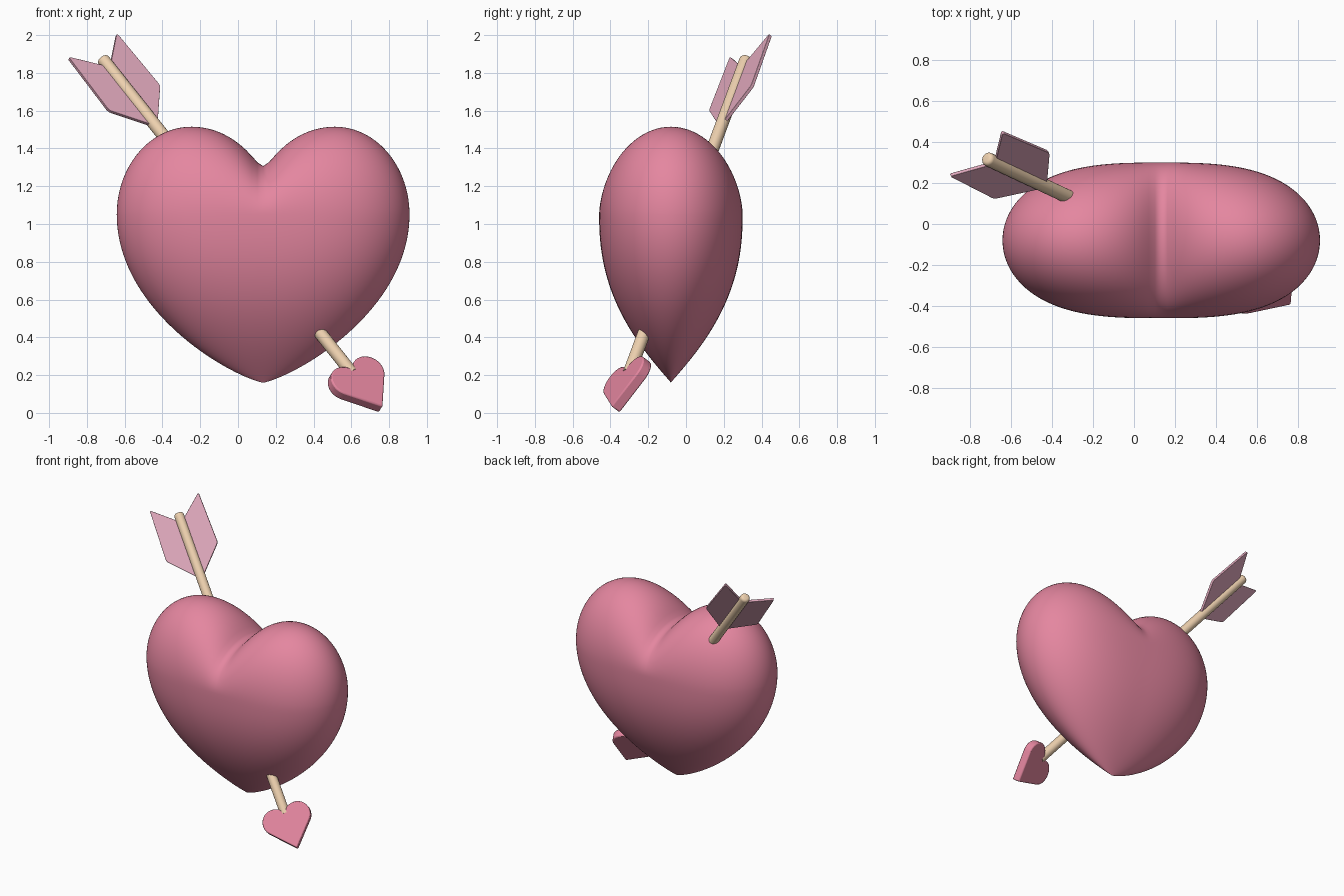
import bpy, bmesh
from math import pi, sin, cos, sqrt, radians
from mathutils import Vector, Matrix

if "Cube" in bpy.data.objects:
    bpy.data.objects.remove(bpy.data.objects["Cube"])


def material(name, rgb):
    m = bpy.data.materials.new(name)
    m.diffuse_color = (*rgb, 1)
    m.use_nodes = True
    m.node_tree.nodes["Principled BSDF"].inputs["Base Color"].default_value = m.diffuse_color
    return m


PINK = material("heart_pink", (0.78, 0.24, 0.35))
PALE = material("feather_pink", (0.74, 0.39, 0.50))
WOOD = material("wood", (0.86, 0.64, 0.43))


def finish(bm, name, mat, matrix=None, bevel=0, segments=3, angle=35):
    bmesh.ops.remove_doubles(bm, verts=bm.verts, dist=1e-5)
    bmesh.ops.dissolve_degenerate(bm, edges=bm.edges, dist=1e-6)
    bmesh.ops.recalc_face_normals(bm, faces=bm.faces)
    me = bpy.data.meshes.new(name)
    bm.to_mesh(me)
    bm.free()
    ob = bpy.data.objects.new(name, me)
    bpy.context.collection.objects.link(ob)
    me.materials.append(mat)
    if matrix:
        ob.matrix_world = matrix
    if bevel:
        mod = ob.modifiers.new("soft_edges", 'BEVEL')
        mod.width, mod.segments = bevel, segments
        mod.limit_method, mod.angle_limit = 'ANGLE', radians(30)
    bpy.ops.object.select_all(action='DESELECT')
    ob.select_set(True)
    bpy.context.view_layer.objects.active = ob
    bpy.ops.object.shade_smooth_by_angle(angle=radians(angle))
    return ob


def add_grid(bm, rows):
    vs = [[bm.verts.new(p) for p in row] for row in rows]
    for a, b in zip(vs, vs[1:]):
        for i in range(len(a) - 1):
            bm.faces.new((a[i], a[i + 1], b[i + 1], b[i]))


# Puffy heart: tapering rings below the widest level, two arched lobes above
W, D, MID, LOW, LOBE, RISE = 0.775, 0.38, 1.05, 0.16, 0.38, 0.465
N, RINGS, ARC = 160, 40, 40


def ring_point(j, u):
    c = cos(2 * pi * j / N)
    side = (j % (N // 2) != 0) * (1 if j < N / 2 else -1)
    width = W * max(0, 1 - u ** 2) ** 0.79
    depth = D * max(0, 1 - u ** 2.3) ** 1.05
    y = side * depth * sqrt(max(0, 1 - abs(c) ** (3 - u)))
    return Vector((width * c, y, MID - u * (MID - LOW)))


def lobe_height(x):
    r = sqrt(x * x + 0.0009) if abs(x) < LOBE else abs(x)
    q = (r - LOBE) / (W - LOBE if r > LOBE else 0.42)
    return RISE * sqrt(max(0, 1 - q * q))


bm = bmesh.new()
add_grid(bm, [[ring_point(j, sin(pi / 2 * i / RINGS)) for j in range(N + 1)]
              for i in range(RINGS + 1)])
arches = []
for j in range(N // 2 + 1):
    p = ring_point(j, 0)
    h = lobe_height(p.x) if 0 < j < N // 2 else 0
    arches.append([(p.x, p.y * cos(pi * k / ARC), MID + h * sin(pi * k / ARC))
                   for k in range(ARC + 1)])
add_grid(bm, arches)
finish(bm, "heart", PINK, Matrix.Translation((0.133, -0.08, 0)), angle=80)

# Arrow frame: local x across the feathers, y thickness, z along the shaft
tail = Vector((-0.71, 0.315, 1.865))
d = Vector((1.29, -0.605, -1.625)).normalized()
w = Vector((0.725, 0.594, 0.348))
w = (w - d * w.dot(d)).normalized()
n = d.cross(w)
FRAME = Matrix.Translation(tail) @ Matrix((w, n, d)).transposed().to_4x4()


def slab(name, outline, half, mat, bevel, corner=0):
    bm = bmesh.new()
    f = bm.faces.new([bm.verts.new((x, -half, z)) for x, z in outline])
    if corner:
        bmesh.ops.bevel(bm, geom=list(bm.verts), offset=corner, segments=4,
                        profile=0.5, affect='VERTICES')
        bm.faces.ensure_lookup_table()
        f = bm.faces[0]
    ext = bmesh.ops.extrude_face_region(bm, geom=[f], use_keep_orig=True)
    bmesh.ops.translate(bm, vec=(0, 2 * half, 0),
                        verts=[v for v in ext["geom"] if isinstance(v, bmesh.types.BMVert)])
    return finish(bm, name, mat, FRAME, bevel, 2)


# Shaft with a rounded tail end
START, END, R = -0.02, 2.2, 0.034
bm = bmesh.new()
profile = [(0, START)] + [(R - 0.02 + 0.02 * sin(a * pi / 8), START + 0.02 - 0.02 * cos(a * pi / 8))
                          for a in range(5)] + [(R, END), (0, END)]
add_grid(bm, [[(r * cos(2 * pi * k / 32), r * sin(2 * pi * k / 32), z) for k in range(33)]
              for r, z in profile])
finish(bm, "arrow_shaft", WOOD, FRAME)

# Feathers, one each side of the shaft
for side, label in ((-1, "left"), (1, "right")):
    pts = [(0.0, 0.05), (0.178, -0.105), (0.188, 0.268), (0.0, 0.47)]
    slab(label + "_feather", [(side * x, z) for x, z in pts], 0.009, PALE, 0.004, 0.015)

# Heart-shaped arrowhead: two round lobes meeting at a straight-sided tip
TIP = 2.457
lobe = [(0.08 + 0.09 * cos(radians(a)), 0.22 + 0.09 * sin(radians(a)))
        for a in [-42.6 + 195.3 * k / 20 for k in range(21)]]
outline = [(0, 0)] + lobe[:-1] + [(0, lobe[-1][1])] + [(-x, b) for x, b in lobe[-2::-1]]
slab("arrowhead", [(x, TIP - b) for x, b in outline], 0.03, PINK, 0.008)
